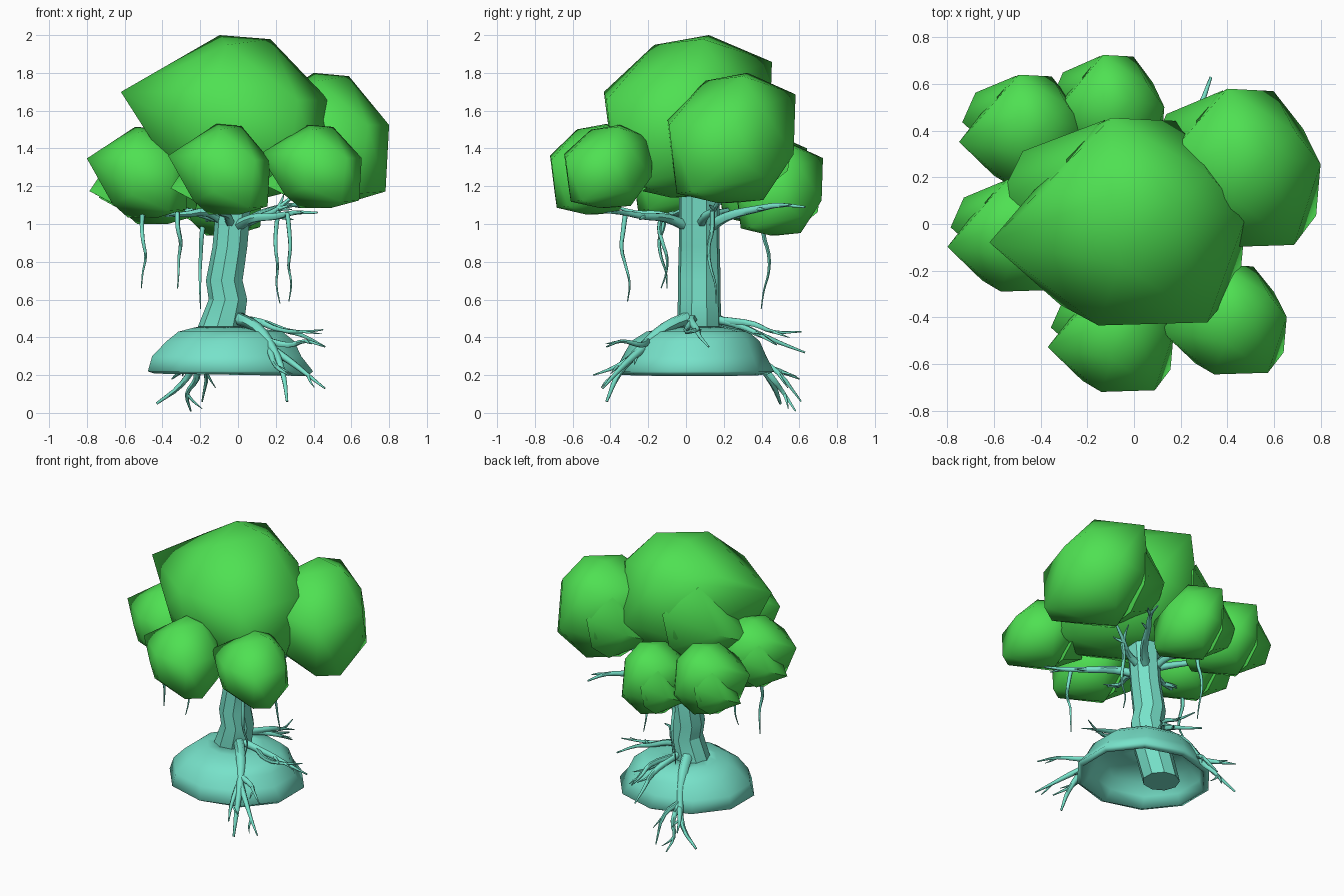
import bpy, bmesh, math, random
from mathutils import Vector

if "Cube" in bpy.data.objects:
    bpy.data.objects.remove(bpy.data.objects["Cube"])

random.seed(4)


def material(name, color):
    m = bpy.data.materials.new(name)
    m.diffuse_color = color
    m.use_nodes = True
    m.node_tree.nodes["Principled BSDF"].inputs["Base Color"].default_value = m.diffuse_color
    return m


WOOD = material("wood", (0.185, 0.76, 0.59, 1))
LEAF = material("leaf", (0.078, 0.75, 0.085, 1))


def finish(name, bm, mat, angle):
    bmesh.ops.recalc_face_normals(bm, faces=bm.faces)
    me = bpy.data.meshes.new(name)
    bm.to_mesh(me)
    bm.free()
    me.materials.append(mat)
    ob = bpy.data.objects.new(name, me)
    bpy.context.collection.objects.link(ob)
    bpy.ops.object.select_all(action='DESELECT')
    ob.select_set(True)
    bpy.context.view_layer.objects.active = ob
    bpy.ops.object.shade_smooth_by_angle(angle=math.radians(angle))
    return ob


def loft(name, rings, sides, angle, caps):
    # rings: centre x, y, z, radius x, radius y
    bm = bmesh.new()
    loops = []
    for x, y, z, rx, ry in rings:
        loops.append([bm.verts.new((x + rx * math.cos(t), y + ry * math.sin(t), z))
                      for t in [(i + .5) * math.tau / sides for i in range(sides)]])
    for a, b in zip(loops, loops[1:]):
        for i in range(sides):
            j = (i + 1) % sides
            bm.faces.new((a[i], a[j], b[j], b[i]))
    if caps:
        bm.faces.new(loops[0])
        bm.faces.new(loops[-1])
    return finish(name, bm, WOOD, angle)


# Trunk
loft("trunk", [(-.17, .07, .22, .12, .12), (-.09, .07, .45, .125, .12), (-.05, .07, .60, .105, .115),
               (-.07, .07, .70, .10, .115), (-.04, .07, .88, .095, .11), (-.03, .07, 1.0, .095, .11),
               (-.02, .07, 1.16, .10, .11)], 9, 25, True)

# Hollow mound of earth under the trunk
mound = loft("mound", [(-.04, .045, .22, .46, .42), (-.06, .045, .30, .415, .38), (-.04, .05, .38, .355, .34),
                       (-.04, .06, .43, .29, .27), (-.07, .07, .447, .19, .18), (-.09, .07, .46, .11, .105)],
             10, 50, False)
shell = mound.modifiers.new("shell", 'SOLIDIFY')
shell.thickness = .04
shell.offset = -1


def tubes(name, paths, twigs=1):
    # paths: (start radius, points); each tapers to a tip and grows small side twigs
    cu = bpy.data.curves.new(name, 'CURVE')
    cu.dimensions = '3D'
    cu.bevel_depth = 1
    cu.bevel_resolution = 1
    cu.resolution_u = 3
    cu.use_fill_caps = True

    def spline(r, pts):
        sp = cu.splines.new('BEZIER')
        sp.bezier_points.add(len(pts) - 1)
        for i, p in enumerate(pts):
            b = sp.bezier_points[i]
            b.co = p
            b.radius = r * (1 - .8 * (i / (len(pts) - 1)) ** 1.2)
            b.handle_left_type = b.handle_right_type = 'AUTO'

    for r, pts in paths:
        pts = [Vector(p) for p in pts]
        spline(r, pts)
        for k in range(twigs):
            i = min(2 + k, len(pts) - 2)
            d = (pts[i + 1] - pts[i]).normalized()
            side = d.cross(Vector((0, 0, 1))).normalized() * random.choice((-1, 1))
            step = (d + side * .7 + Vector((0, 0, random.uniform(-.4, .4)))) * .04
            p = pts[i]
            spline(r * .45, [p, p + step, p + step * 2 + side * random.uniform(-.02, .02)])
    tmp = bpy.data.objects.new(name + "_curve", cu)
    bpy.context.collection.objects.link(tmp)
    deps = bpy.context.evaluated_depsgraph_get()
    bm = bmesh.new()
    bm.from_mesh(bpy.data.meshes.new_from_object(tmp.evaluated_get(deps)))
    bpy.data.objects.remove(tmp)
    finish(name, bm, WOOD, 60)


# Roots running over the mound
tubes("front_root", [
    (.036, [(-.02, .03, .51), (.10, -.11, .45), (.19, -.25, .33), (.24, -.36, .20), (.26, -.42, .06)]),
    (.022, [(.18, -.23, .34), (.28, -.31, .27), (.37, -.38, .20), (.46, -.44, .13)]),
    (.02, [(.16, -.20, .38), (.27, -.24, .36), (.36, -.34, .38), (.46, -.42, .35)]),
    (.02, [(.17, -.24, .33), (.20, -.36, .25), (.27, -.49, .20)])])
tubes("right_root", [
    (.026, [(-.02, .04, .50), (.12, .03, .48), (.24, .06, .44), (.34, .07, .41), (.46, .12, .35)]),
    (.018, [(.12, .03, .48), (.22, .0, .44), (.34, .03, .43), (.45, .08, .44)])])
tubes("back_left_root", [
    (.036, [(-.12, .16, .49), (-.17, .28, .43), (-.22, .38, .28), (-.30, .46, .15), (-.43, .50, .05)]),
    (.022, [(-.22, .38, .28), (-.22, .46, .18), (-.27, .52, .10), (-.25, .58, .01)]),
    (.02, [(-.22, .38, .28), (-.17, .48, .22), (-.19, .61, .06)]),
    (.02, [(-.23, .40, .25), (-.30, .50, .22), (-.35, .60, .18)])])
tubes("back_root", [
    (.026, [(-.06, .14, .50), (-.03, .26, .47), (.0, .38, .42), (-.02, .50, .37), (-.04, .63, .32)]),
    (.02, [(-.04, .21, .49), (.03, .36, .47), (.03, .46, .43), (.0, .61, .43)]),
    (.018, [(-.03, .26, .47), (.06, .36, .43), (.09, .48, .36)])])

# Branches reaching into the foliage
tubes("branches", [
    (.032, [(-.04, .05, .99), (-.16, .0, 1.06), (-.30, -.06, 1.05), (-.52, -.12, 1.08)]),
    (.03, [(-.02, .02, .98), (.08, -.10, 1.03), (.20, -.22, 1.04), (.30, -.34, 1.06), (.42, -.40, 1.06)]),
    (.03, [(-.05, .12, .99), (-.10, .24, 1.05), (-.18, .38, 1.02), (-.20, .52, 1.06)]),
    (.03, [(.0, .12, .98), (.10, .22, 1.04), (.20, .38, 1.08), (.28, .50, 1.10), (.33, .63, 1.09)]),
    (.026, [(-.08, .08, 1.02), (-.22, .18, 1.06), (-.34, .28, 1.08), (-.48, .38, 1.12)]),
    (.026, [(-.04, .0, 1.0), (-.06, -.14, 1.05), (-.10, -.26, 1.06), (-.08, -.40, 1.10)]),
    (.028, [(.02, .08, 1.0), (.13, .10, 1.04), (.21, .15, 1.08), (.36, .20, 1.22)]),
    (.035, [(-.02, .07, 1.12), (.03, .10, 1.22), (-.02, .12, 1.30), (.0, .10, 1.45)])], 2)

# Hanging aerial roots
vines = [(-.50, -.12, 1.08, .66), (-.31, -.12, 1.06, .66), (-.19, .42, 1.04, .55),
         (.21, .14, 1.07, .58), (.27, -.32, 1.06, .59)]
tubes("hanging_roots", [(.014, [(x + random.uniform(-.012, .012), y + .022 * math.sin(i * 1.3 + x * 9) * (i > 0),
                                 top + (low - top) * i / 5) for i in range(6)])
                        for x, y, top, low in vines], 0)

# Foliage clump: rounded body plus a lobe low on its left
BODY = [(-1, -.2, .3), (-.55, .3, .6), (-.05, .25, 1), (.44, .18, .95), (.02, -.4, .88), (-.05, 1, .67),
        (.47, .97, -.25), (.72, .45, .5), (1, .05, .2), (.97, .1, -.3), (.95, -.6, -.82),
        (-.15, -1, .3), (.7, -.97, .2), (-.1, -.9, -.5), (.6, -.85, -.85), (-.5, -.5, -.7), (.2, .5, -.95),
        (.8, .5, -.6), (-.25, .88, -.3), (-.2, 0, -1), (.4, -.2, -1), (-.45, -.8, -.1)]
LOBE = [(-.95, .15, -.42), (-.74, .68, -.15), (-.4, .6, .5), (-.4, -.4, -.2), (-.4, -.35, -.75),
        (-.15, .88, -.5), (-.1, .98, .1), (-.1, .3, 0), (-.2, .4, -.88)]


def clump(name, c, h):
    bm = bmesh.new()
    for pts in (BODY, LOBE):
        vs = [bm.verts.new([c[i] + h[i] * p[i] for i in range(3)]) for p in pts]
        res = bmesh.ops.convex_hull(bm, input=vs)
        loose = [v for v in res["geom_interior"] if isinstance(v, bmesh.types.BMVert) and not v.link_faces]
        bmesh.ops.delete(bm, geom=loose, context='VERTS')
    finish(name, bm, LEAF, 60)


small = (.27, .24, .24)
clump("crown_foliage", (-.07, .01, 1.57), (.55, .445, .43))
clump("right_foliage", (.42, .24, 1.455), (.38, .34, .345))
clump("front_foliage", (-.10, -.48, 1.29), small)
clump("front_right_foliage", (.385, -.41, 1.305), (.27, .235, .22))
clump("left_foliage", (-.53, -.05, 1.275), small)
clump("back_left_foliage", (-.48, .40, 1.24), small)
clump("back_foliage", (-.12, .49, 1.185), (.25, .235, .245))
